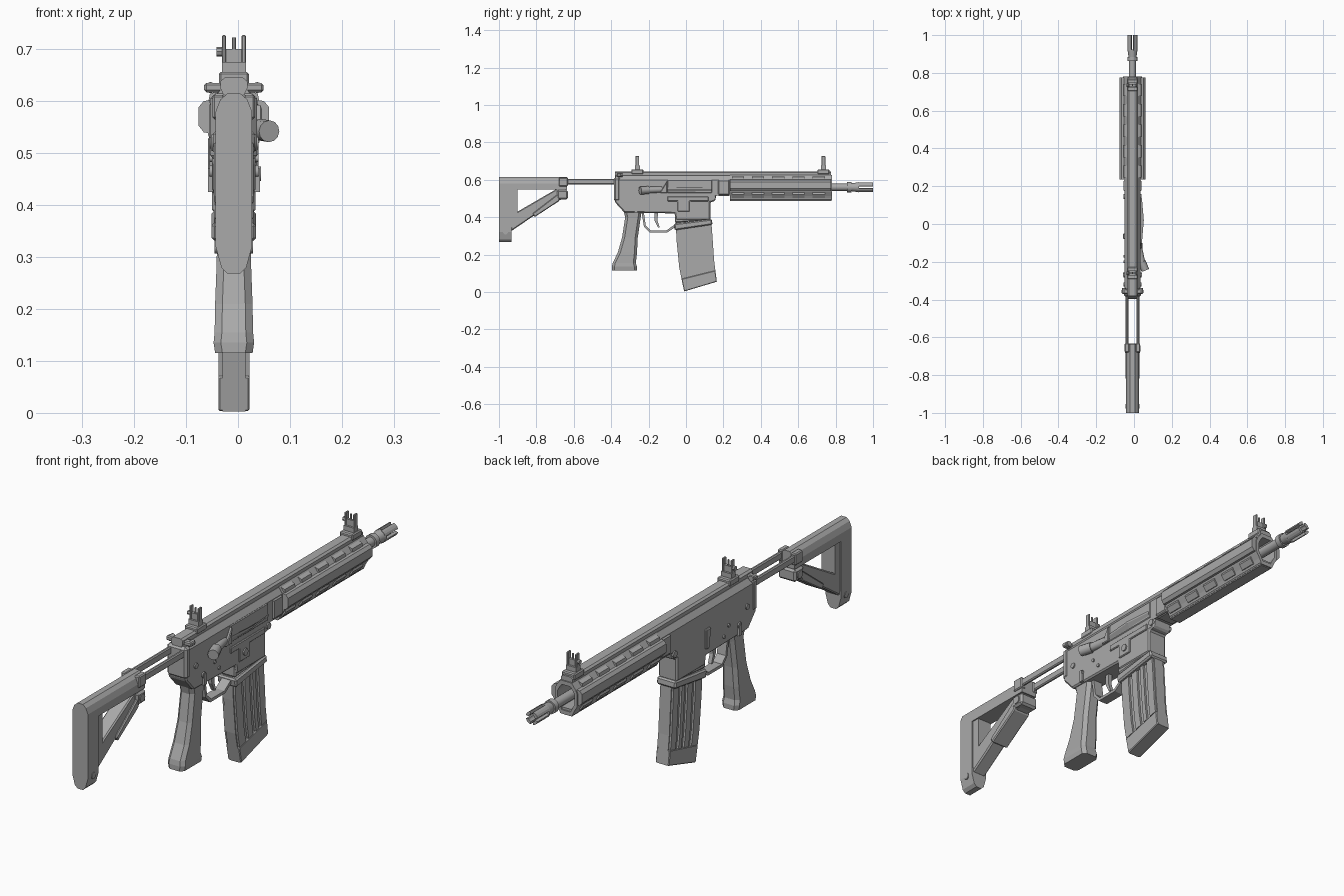
import bpy, bmesh, math
from mathutils import Vector

CX = -0.008  # centre line of the body
gray = bpy.data.materials.new("gray metal")
gray.diffuse_color = (0.4, 0.4, 0.4, 1)


def finish(name, bm, bevel=0, smooth=False):
    bmesh.ops.recalc_face_normals(bm, faces=bm.faces)
    me = bpy.data.meshes.new(name)
    bm.to_mesh(me)
    bm.free()
    ob = bpy.data.objects.new(name, me)
    bpy.context.collection.objects.link(ob)
    me.materials.append(gray)
    if bevel:
        m = ob.modifiers.new("bevel", 'BEVEL')
        m.width, m.segments, m.limit_method = bevel, 1, 'ANGLE'
        m.angle_limit = math.radians(40)
    if smooth:
        bpy.ops.object.select_all(action='DESELECT')
        ob.select_set(True)
        bpy.context.view_layer.objects.active = ob
        bpy.ops.object.shade_smooth_by_angle(angle=math.radians(35))
    return ob


def loft(name, loops, bevel=0, closed=False):
    """Skin equal-length loops; closed joins last to first, else caps."""
    bm = bmesh.new()
    vs = [[bm.verts.new((p[0] + CX, p[1], p[2])) for p in l] for l in loops]
    n, k = len(vs[0]), len(vs)
    for i in range(k if closed else k - 1):
        a, b = vs[i], vs[(i + 1) % k]
        for j in range(n):
            bm.faces.new((a[j], a[(j + 1) % n], b[(j + 1) % n], b[j]))
    if not closed:
        bm.faces.new(vs[0])
        bm.faces.new(vs[-1])
    return finish(name, bm, bevel)


def side_prism(name, pts, x0, x1, bevel=0):
    return loft(name, [[(x, y, z) for y, z in pts] for x in (x0, x1)], bevel)


def long_prism(name, half, y0, y1, bevel=0):
    """Mirrored half cross-section (x, z) extruded along the length."""
    ring = half + [(-x, z) for x, z in reversed(half)]
    return loft(name, [[(x, y, z) for x, z in ring] for y in (y0, y1)], bevel)


def box(name, x, y, z, bevel=0):
    return side_prism(name, [(y[0], z[0]), (y[1], z[0]), (y[1], z[1]), (y[0], z[1])], *x, bevel)


def rod(name, p0, p1, r, n=12, r2=None):
    a, b = Vector(p0), Vector(p1)
    bm = bmesh.new()
    bmesh.ops.create_cone(bm, cap_ends=True, segments=n, radius1=r,
                          radius2=r if r2 is None else r2, depth=(b - a).length)
    bmesh.ops.transform(bm, matrix=(b - a).to_track_quat('Z', 'Y').to_matrix().to_4x4(), verts=bm.verts)
    bmesh.ops.translate(bm, vec=(a + b) / 2 + Vector((CX, 0, 0)), verts=bm.verts)
    return finish(name, bm, smooth=True)


# --- Shoulder stock: top tube, butt, diagonal strut, clamp and rails
long_prism("stock_top", [(0.012, 0.615), (0.026, 0.603), (0.035, 0.58), (0.035, 0.548)], -1, -0.635)
long_prism("stock_butt", [(0.012, 0.615), (0.026, 0.603), (0.035, 0.58), (0.035, 0.32), (0.024, 0.28), (0.012, 0.268)], -1, -0.932)
side_prism("stock_butt_web", [(-0.935, 0.56), (-0.9, 0.56), (-0.9, 0.38), (-0.935, 0.34)], -0.03, 0.03)
side_prism("stock_strut", [(-0.69, 0.552), (-0.64, 0.552), (-0.64, 0.5), (-0.7, 0.485), (-0.935, 0.325), (-0.935, 0.415), (-0.9, 0.43)], -0.03, 0.03, 0.005)
side_prism("stock_release_lever", [(-0.82, 0.42), (-0.81, 0.4), (-0.68, 0.485), (-0.66, 0.53), (-0.69, 0.52)], -0.038, 0.038, 0.004)
box("stock_clamp", (-0.04, 0.04), (-0.69, -0.632), (0.495, 0.545), 0.008)
rod("clamp_pin", (-0.043, -0.66, 0.52), (0.043, -0.66, 0.52), 0.016)
rod("butt_pin", (-0.037, -0.965, 0.32), (0.037, -0.965, 0.32), 0.013)
for s in (-1, 1):
    box("stock_rail", (s * 0.022, s * 0.036), (-0.66, -0.36), (0.575, 0.605), 0.004)
    box("stock_rail_guide", (s * 0.018, s * 0.041), (-0.68, -0.632), (0.565, 0.612), 0.004)

# --- Receiver, magazine well and top rail
long_prism("upper_receiver", [(0.026, 0.622), (0.042, 0.6), (0.042, 0.515)], -0.375, 0.236)
side_prism("lower_receiver", [(-0.38, 0.59), (-0.38, 0.48), (-0.33, 0.425), (-0.06, 0.42), (-0.055, 0.385),
                              (0.13, 0.385), (0.13, 0.48), (0.155, 0.485), (0.165, 0.525), (-0.1, 0.53), (-0.12, 0.59)], -0.042, 0.042, 0.006)
side_prism("magazine_well", [(-0.06, 0.5), (-0.06, 0.37), (0.13, 0.385), (0.13, 0.5)], -0.038, 0.038, 0.005)
side_prism("magazine_well_collar", [(-0.065, 0.365), (-0.06, 0.33), (0.142, 0.36), (0.138, 0.39)], -0.043, 0.043, 0.006)
long_prism("top_rail", [(0.018, 0.645), (0.026, 0.638), (0.026, 0.625), (0.02, 0.612)], -0.38, 0.775)
box("rear_plate", (-0.045, 0.045), (-0.386, -0.35), (0.485, 0.615), 0.01)
box("charging_handle", (-0.057, 0.057), (-0.37, -0.345), (0.617, 0.635), 0.004)
for s in (-1, 1):
    rod("charging_handle_latch", (s * 0.045, -0.365, 0.626), (s * 0.045, -0.34, 0.626), 0.011, 8)

# --- Right side controls: port, open door, assist knob, bolt carrier rib
box("ejection_port_frame", (0.04, 0.046), (-0.1, 0.14), (0.53, 0.6), 0.003)
loft("ejection_port_door", [[(0.044, y, 0.548), (0.044, y, 0.534), (0.044 + d, y, 0.55), (0.044 + d, y, 0.558)]
                            for y, d in ((-0.1, 0.006), (0.02, 0.016), (0.135, 0.006))])
side_prism("shell_deflector", [(-0.14, 0.53), (-0.1, 0.53), (-0.1, 0.595)], 0.04, 0.054, 0.003)
rod("assist_body", (0.035, -0.13, 0.548), (0.052, -0.21, 0.545), 0.017)
rod("assist_knob", (0.05, -0.2, 0.545), (0.068, -0.245, 0.542), 0.021)
side_prism("magazine_release_fence", [(-0.1, 0.51), (0.12, 0.51), (0.12, 0.485), (0.02, 0.485), (0.02, 0.43), (-0.045, 0.43), (-0.045, 0.485), (-0.1, 0.485)], 0.038, 0.047, 0.003)
rod("magazine_release", (0.04, -0.01, 0.46), (0.052, -0.01, 0.46), 0.014)
# Left side bolt catch
side_prism("bolt_catch", [(-0.08, 0.53), (-0.05, 0.53), (-0.05, 0.45), (-0.07, 0.45)], -0.05, -0.038, 0.003)
# Pins and selector levers on both sides
for y, z, r in ((-0.27, 0.465, 0.012), (-0.17, 0.455, 0.007), (-0.2, 0.49, 0.007), (-0.32, 0.52, 0.011), (0.145, 0.505, 0.013)):
    rod("receiver_pin", (-0.047, y, z), (0.047, y, z), r)
for s in (-1, 1):
    side_prism("selector_lever", [(-0.277, 0.47), (-0.262, 0.47), (-0.258, 0.425), (-0.275, 0.425)], s * 0.04, s * 0.05)

# --- Grip, trigger and trigger guard
def grip_ring(y0, y1, z, w, c=0.014):
    return [(-w + c, y0, z), (w - c, y0, z), (w, y0 + c, z), (w, y1 - c, z),
            (w - c, y1, z), (-w + c, y1, z), (-w, y1 - c, z), (-w, y0 + c, z)]


loft("grip", [grip_ring(-0.335, -0.235, 0.44, 0.034), grip_ring(-0.325, -0.242, 0.4, 0.032),
              grip_ring(-0.342, -0.258, 0.29, 0.033), grip_ring(-0.365, -0.262, 0.21, 0.036),
              grip_ring(-0.392, -0.268, 0.155, 0.037), grip_ring(-0.396, -0.262, 0.135, 0.039),
              grip_ring(-0.396, -0.262, 0.115, 0.036)])
guard = [(-0.238, 0.43), (-0.225, 0.35), (-0.195, 0.318), (-0.1, 0.318), (-0.06, 0.345)]
guard_in = [(-0.226, 0.43), (-0.215, 0.355), (-0.19, 0.33), (-0.104, 0.33), (-0.06, 0.36)]
side_prism("trigger_guard", guard + guard_in[::-1], -0.02, 0.02)
side_prism("trigger", [(-0.17, 0.43), (-0.15, 0.43), (-0.152, 0.38), (-0.14, 0.345), (-0.15, 0.345), (-0.168, 0.38)], -0.008, 0.008)

# --- Curved magazine: core with raised side ribs
back = [(-0.055, 0.37), (-0.05, 0.27), (-0.036, 0.13), (-0.024, 0.07), (-0.01, 0.003)]
front = [(0.135, 0.385), (0.142, 0.29), (0.15, 0.17), (0.157, 0.115), (0.165, 0.055)]


def mag_strip(name, u0, u1, w, first=0, last=4, bevel=0):
    loops = []
    for (ya, za), (yb, zb) in list(zip(back, front))[first:last + 1]:
        p = [(ya + (yb - ya) * u, za + (zb - za) * u) for u in (u0, u1)]
        loops.append([(-w, *p[0]), (w, *p[0]), (w, *p[1]), (-w, *p[1])])
    return loft(name, loops, bevel)


mag_strip("magazine_core", 0, 1, 0.022)
for u0, u1 in ((0.02, 0.24), (0.34, 0.50), (0.60, 0.70), (0.80, 0.98)):
    mag_strip("magazine_rib", u0, u1, 0.03, 0, 3)
mag_strip("magazine_base", 0, 1, 0.03, 3, 4, 0.003)

# --- Hollow handguard with side panels and slotted shoulders
half = [(0.025, 0.625), (0.044, 0.6), (0.05, 0.585), (0.05, 0.535), (0.036, 0.512), (0.026, 0.49)]
outer = half + [(-x, z) for x, z in reversed(half)]
inner = [(x * 0.76, 0.557 + (z - 0.557) * 0.76) for x, z in outer]
loft("handguard", [[(x, y, z) for x, z in ring] for ring, y in
                   ((outer, 0.235), (outer, 0.78), (inner, 0.78), (inner, 0.235))], closed=True)
long_prism("handguard_lower_rail", [(0.026, 0.515), (0.03, 0.507), (0.03, 0.495), (0.022, 0.487)], 0.235, 0.775)
for s in (-1, 1):
    panel = [(0.046, 0.602), (0.058, 0.6), (0.068, 0.588), (0.068, 0.553), (0.058, 0.54), (0.046, 0.538)]
    loft("handguard_side_panel", [[(s * x, y, z) for x, z in panel] for y in (0.235, 0.775)])
    for i in range(5):
        y = 0.245 + i * 0.108
        for zs, name in ((1, "upper_shoulder_block"), (-1, "lower_shoulder_block")):
            pts = [(0.02, 0.607), (0.03, 0.62), (0.046, 0.614), (0.05, 0.595)] if zs > 0 else \
                  [(0.024, 0.505), (0.036, 0.503), (0.05, 0.522), (0.046, 0.535)]
            loft(name, [[(s * x, yy, z) for x, z in pts] for yy in (y, y + 0.065)])
box("barrel_nut_band", (-0.047, 0.047), (0.165, 0.24), (0.512, 0.605), 0.012)

# --- Barrel and pronged muzzle
BZ = 0.56
rod("barrel", (0, 0.15, BZ), (0, 0.87, BZ), 0.019, 16)
rod("muzzle_collar", (0, 0.862, BZ), (0, 0.885, BZ), 0.027, 16)
rod("muzzle_neck", (0, 0.885, BZ), (0, 0.925, BZ), 0.021, 16, 0.027)
for k in range(4):
    arc = [math.radians(45 + 90 * k + d) for d in (-30, -10, 10, 30)]
    ring = [(0.027 * math.cos(a), 0.027 * math.sin(a)) for a in arc] + \
           [(0.015 * math.cos(a), 0.015 * math.sin(a)) for a in reversed(arc)]
    loft("muzzle_prong", [[(x, y, BZ + z) for x, z in ring] for y in (0.918, 1.0)])

# --- Folding sights, rear and front
for y in (-0.26, 0.735):
    box("sight_base", (-0.029, 0.029), (y - 0.032, y + 0.032), (0.63, 0.656), 0.004)
    box("sight_block", (-0.023, 0.023), (y - 0.014, y + 0.014), (0.65, 0.675))
    box("sight_plate", (-0.016, 0.016), (y - 0.006, y + 0.006), (0.672, 0.7))
    rod("sight_post", (0, y, 0.695), (0, y, 0.722), 0.004, 8)
    for s in (-1, 1):
        box("sight_ear", (s * 0.015, s * 0.023), (y - 0.01, y + 0.01), (0.66, 0.727), 0.002)
    rod("sight_knob", (-0.033, y, 0.695), (-0.02, y, 0.695), 0.009, 8)
